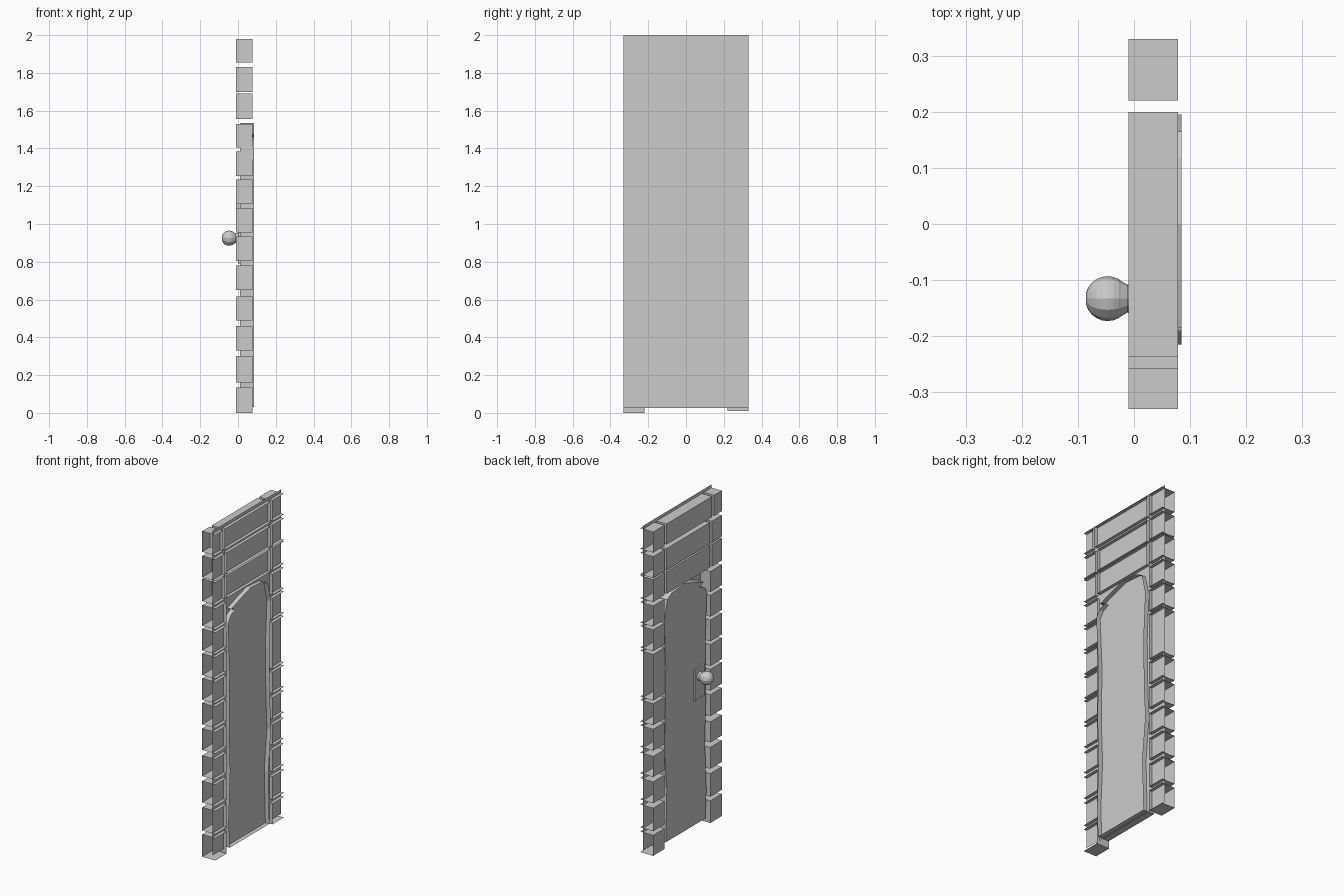
import bpy, bmesh, math
from mathutils import Vector

if "Cube" in bpy.data.objects:
    bpy.data.objects.remove(bpy.data.objects["Cube"])

PLANE_X = 0.058


def make_object(name, bm):
    me = bpy.data.meshes.new(name)
    bm.to_mesh(me)
    bm.free()
    ob = bpy.data.objects.new(name, me)
    bpy.context.collection.objects.link(ob)
    return ob


def add_shell(bm, outline, x0, x1, open_y=None):
    """Back cap at x0 plus side walls to x1; walls lying on |y| = open_y are left out."""
    a = [bm.verts.new((x0, y, z)) for y, z in outline]
    b = [bm.verts.new((x1, y, z)) for y, z in outline]
    bm.faces.new(a[::-1])
    n = len(a)
    for i in range(n):
        j = (i + 1) % n
        if open_y and all(abs(abs(outline[k][0]) - open_y) < 1e-4 for k in (i, j)):
            continue
        bm.faces.new((a[i], a[j], b[j], b[i]))


def rect(y0, y1, z0, z1):
    return [(y0, z0), (y1, z0), (y1, z1), (y0, z1)]


# brick courses: bottom and top heights
rows = [(0, .135), (.16, .30), (.33, .46), (.49, .615), (.65, .78), (.805, .935),
        (.955, 1.085), (1.105, 1.235), (1.255, 1.385), (1.405, 1.53),
        (1.555, 1.69), (1.70, 1.83), (1.855, 1.98)]
W = 0.33

# left and right brick columns, open on the outside and front
left, right = bmesh.new(), bmesh.new()
for i, (z0, z1) in enumerate(rows):
    yl = -0.257 if i == 12 else -0.235 if i > 9 else -0.22
    add_shell(left, rect(-W, yl, z0, z1), -0.01, 0.078, W)
    if i == 7:
        continue                       # merged into one tall brick below
    top = rows[7][1] if i == 6 else z1
    bottom = 0.01 if i == 0 else z0
    add_shell(right, rect(0.22, W, bottom, top), -0.01, 0.078, W)
make_object("left_bricks", left)
make_object("right_bricks", right)

# lintel bricks above the door
bm = bmesh.new()
for (z0, z1), y0 in zip(rows[10:], (-.215, -.215, -.237)):
    add_shell(bm, rect(y0, 0.20, z0, z1), -0.01, 0.078)
make_object("lintel_bricks", bm)

# mortar sheet
bm = bmesh.new()
bm.faces.new([bm.verts.new((PLANE_X, y, z)) for y, z in rect(-W, W, .025, 2.0)])
make_object("mortar_sheet", bm)

# door with a wavy arched rim, open at the front
door = [(-.20, .03), (.18, .03), (.17, .35), (.195, .60), (.185, .80), (.18, 1.10),
        (.195, 1.38), (.165, 1.50), (.12, 1.525), (0, 1.535), (-.10, 1.505),
        (-.185, 1.475), (-.145, 1.46), (-.19, 1.44), (-.215, 1.40), (-.20, 1.10),
        (-.205, .75), (-.195, .50), (-.21, .20)]
bm = bmesh.new()
add_shell(bm, door, 0.01, 0.085)
make_object("door", bm)

# handle plate
bm = bmesh.new()
add_shell(bm, rect(-.185, -.085, .79, .98), 0.0, 0.01)
make_object("handle_plate", bm)

# knob: profile spun around the x axis (x, radius)
profile = [(0.0, .027), (-.012, .025), (-.024, .032)]
for k in range(4, 12):
    t = math.pi * k / 12
    profile.append((-.047 + .04 * math.cos(t), .04 * math.sin(t)))
bm = bmesh.new()
c = Vector((0, -.133, .925))
N = 12
rings = [[bm.verts.new(c + Vector((x, r * math.cos(2 * math.pi * s / N), r * math.sin(2 * math.pi * s / N))))
          for s in range(N)] for x, r in profile]
for p, q in zip(rings, rings[1:]):
    for s in range(N):
        t = (s + 1) % N
        bm.faces.new((p[s], q[s], q[t], p[t]))
tip = bm.verts.new(c + Vector((-.085, 0, 0)))
for s in range(N):
    bm.faces.new((rings[-1][s], tip, rings[-1][(s + 1) % N]))
bmesh.ops.recalc_face_normals(bm, faces=bm.faces)
make_object("door_knob", bm)
